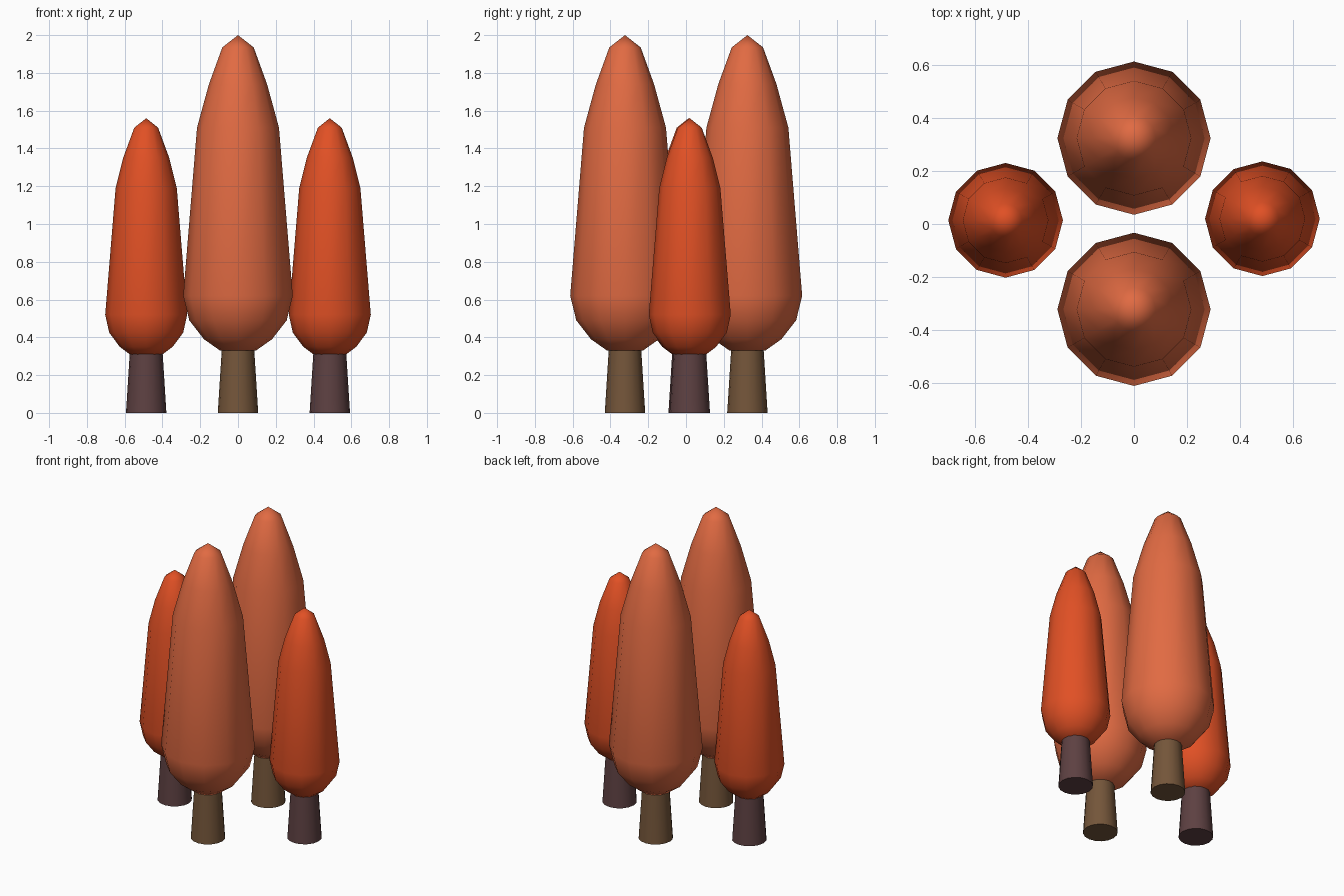
import bpy
import bmesh
from math import cos, sin, pi, radians

if "Cube" in bpy.data.objects:
    bpy.data.objects.remove(bpy.data.objects["Cube"], do_unlink=True)


def material(name, rgb):
    mat = bpy.data.materials.new(name)
    mat.use_nodes = True
    colour = (*rgb, 1)
    mat.diffuse_color = colour
    bsdf = mat.node_tree.nodes["Principled BSDF"]
    bsdf.inputs["Base Color"].default_value = colour
    bsdf.inputs["Roughness"].default_value = 0.9
    return mat


def lathe(name, profile, sides, location, mat):
    """Spin (radius, height) points round z; a zero radius closes to a point."""
    bm = bmesh.new()
    rings = []
    for r, z in profile:
        count = sides if r > 0 else 1
        rings.append([bm.verts.new((r * cos(2 * pi * i / sides), r * sin(2 * pi * i / sides), z))
                      for i in range(count)])
    for low, high in zip(rings, rings[1:]):
        for i in range(sides):
            j = (i + 1) % sides
            if len(high) == 1:
                bm.faces.new((low[i], low[j], high[0]))
            else:
                bm.faces.new((low[i], low[j], high[j], high[i]))
    # Flat caps on open ends
    bm.faces.new(rings[0][::-1])
    if len(rings[-1]) > 1:
        bm.faces.new(rings[-1])
    bmesh.ops.recalc_face_normals(bm, faces=bm.faces)
    mesh = bpy.data.meshes.new(name)
    bm.to_mesh(mesh)
    bm.free()
    mesh.materials.append(mat)
    obj = bpy.data.objects.new(name, mesh)
    obj.location = location
    bpy.context.collection.objects.link(obj)
    bpy.ops.object.select_all(action="DESELECT")
    obj.select_set(True)
    bpy.context.view_layer.objects.active = obj
    bpy.ops.object.shade_smooth_by_angle(angle=radians(50))
    return obj


salmon = material("salmon foliage", (0.75, 0.145, 0.055))
orange = material("orange foliage", (0.75, 0.08, 0.018))
brown = material("brown bark", (0.175, 0.092, 0.042))
plum = material("plum bark", (0.11, 0.052, 0.054))

# Foliage outlines, from the underside to the tip
tall = [(0.095, 0.33), (0.18, 0.39), (0.258, 0.49), (0.29, 0.62),
        (0.217, 1.51), (0.154, 1.74), (0.083, 1.935), (0, 2.0)]
short = [(0.08, 0.305), (0.14, 0.35), (0.196, 0.425), (0.217, 0.52),
         (0.162, 1.19), (0.122, 1.35), (0.063, 1.51), (0, 1.56)]
trunk = [(0.107, 0), (0.085, 0.35)]

trees = [
    ("front_tree", (0, -0.323, 0), tall, salmon, brown),
    ("back_tree", (0, 0.325, 0), tall, salmon, brown),
    ("left_tree", (0.486, 0.02, 0), short, orange, plum),
    ("right_tree", (-0.486, 0.014, 0), short, orange, plum),
]
for name, place, outline, leaf, bark in trees:
    lathe(name + "_foliage", outline, 12, place, leaf)
    lathe(name + "_trunk", trunk, 16, place, bark)
